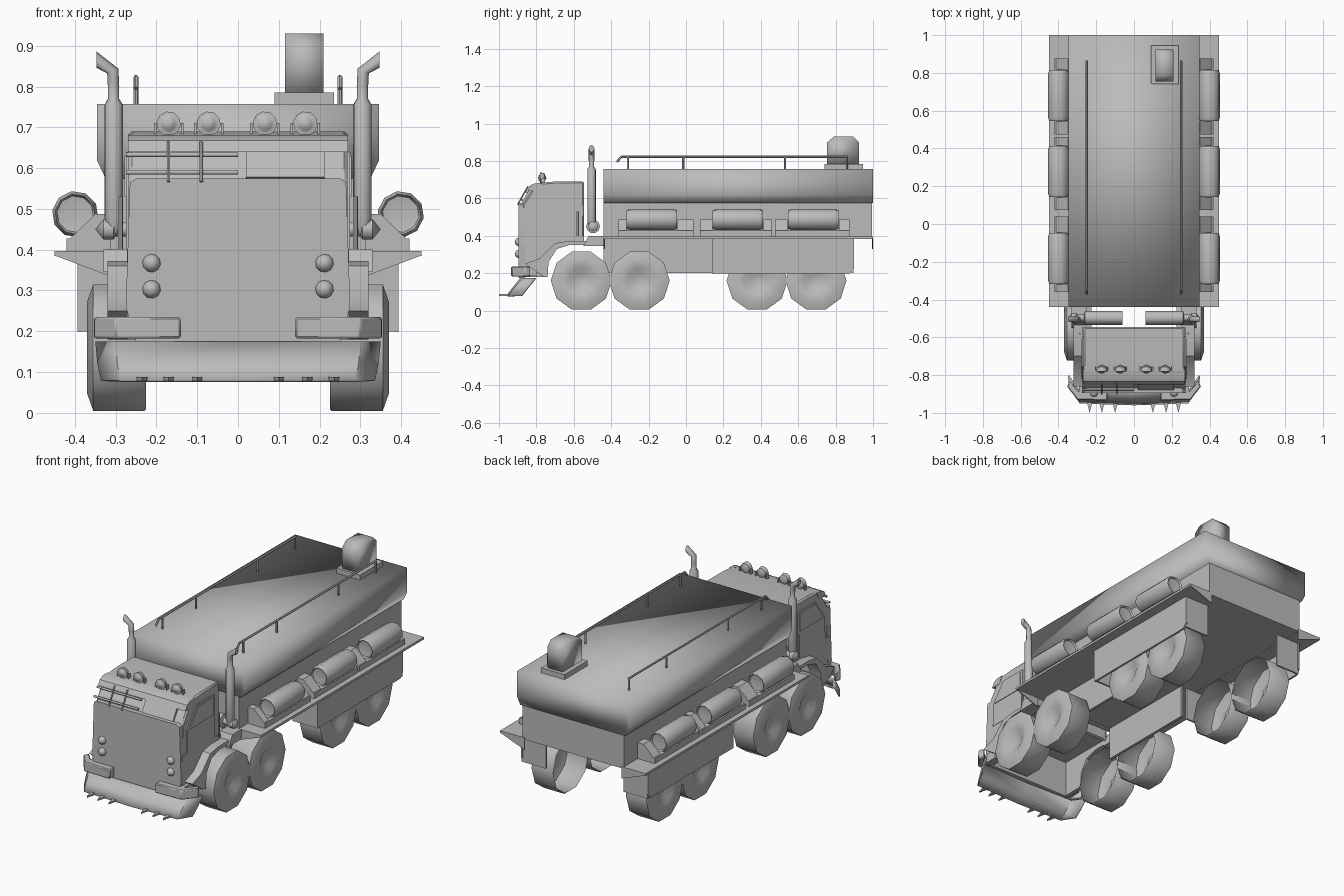
import bpy, bmesh, math
from mathutils import Vector

if "Cube" in bpy.data.objects:
    bpy.data.objects.remove(bpy.data.objects["Cube"])

grey = bpy.data.materials.new("plain_grey")
grey.diffuse_color = (0.5, 0.5, 0.5, 1)
grey.use_nodes = True
grey.node_tree.nodes["Principled BSDF"].inputs["Base Color"].default_value = grey.diffuse_color


def finish(name, bm, angle=30, bevel=0):
    bmesh.ops.recalc_face_normals(bm, faces=bm.faces)
    me = bpy.data.meshes.new(name)
    bm.to_mesh(me)
    bm.free()
    me.materials.append(grey)
    ob = bpy.data.objects.new(name, me)
    bpy.context.collection.objects.link(ob)
    if bevel:
        mod = ob.modifiers.new("bevel", 'BEVEL')
        mod.width, mod.segments = bevel, 1
    bpy.ops.object.select_all(action='DESELECT')
    ob.select_set(True)
    bpy.context.view_layer.objects.active = ob
    bpy.ops.object.shade_smooth_by_angle(angle=math.radians(angle))
    return ob


def prism(name, pts, a, b, axis='x', bevel=0, angle=30):
    """Extrude a profile: (y, z) along x, (x, z) along y, (x, y) along z."""
    put = {'x': lambda p, t: (t, p[0], p[1]),
           'y': lambda p, t: (p[0], t, p[1]),
           'z': lambda p, t: (p[0], p[1], t)}[axis]
    bm = bmesh.new()
    r1 = [bm.verts.new(put(p, a)) for p in pts]
    r2 = [bm.verts.new(put(p, b)) for p in pts]
    n = len(pts)
    bm.faces.new(r1)
    bm.faces.new(r2[::-1])
    for i in range(n):
        bm.faces.new((r1[i], r1[(i + 1) % n], r2[(i + 1) % n], r2[i]))
    return finish(name, bm, angle, bevel)


def box(name, x, y, z, bevel=0):
    return prism(name, [(x[0], y[0]), (x[1], y[0]), (x[1], y[1]), (x[0], y[1])],
                 z[0], z[1], 'z', bevel)


def skin(bm, rings):
    for p, q in zip(rings, rings[1:]):
        for i in range(len(p)):
            j = (i + 1) % len(p)
            bm.faces.new(list(dict.fromkeys((p[i], p[j], q[j], q[i]))))


def lathe(name, base, axis, profile, n=10, angle=50):
    """Turn (distance, radius) points around an axis through base."""
    axis = Vector(axis).normalized()
    u = Vector((0, 0, 1)) if abs(axis.x) > 0.9 else axis.orthogonal().normalized()
    v = axis.cross(u)
    bm = bmesh.new()
    rings = []
    for d, r in profile:
        c = Vector(base) + axis * d
        if r == 0:
            rings.append([bm.verts.new(c)] * n)
        else:
            rings.append([bm.verts.new(c + (u * math.cos(t) + v * math.sin(t)) * r)
                          for t in [math.tau * (i + 0.5) / n for i in range(n)]])
    skin(bm, rings)
    return finish(name, bm, angle)


def rod(name, a, b, r, n=8):
    d = Vector(b) - Vector(a)
    return lathe(name, a, d, [(0, 0), (0, r), (d.length, r), (d.length, 0)], n)


def ball(name, c, r, n=10):
    prof = [(-r * math.cos(math.pi * i / 6), r * math.sin(math.pi * i / 6) if 0 < i < 6 else 0)
            for i in range(7)]
    return lathe(name, c, (0, 1, 0), prof, n, 60)


# Tank: overhanging upper body, narrower lower body
prism("tank_upper", [(-.325, .575), (.325, .575), (.346, .62), (.346, .757), (-.346, .757), (-.346, .62)],
      -.44, 1.0, 'y', angle=100)
box("tank_lower", (-.313, .313), (-.44, .995), (.385, .578))

# Vent on the tank roof
box("vent_base", (.09, .235), (.74, .945), (.755, .785))
prism("vent_stack", [(.755, .78), (.925, .78), (.925, .90), (.895, .93), (.79, .93), (.755, .90)],
      .115, .21, angle=100)

# Cab shell with an open underside
prism("cab", [(-.88, .38), (-.545, .38), (-.545, .69), (-.70, .69), (-.79, .682), (-.81, .665), (-.875, .565)],
      -.268, .268, bevel=.008)
prism("cab_front_panel", [(-.275, .26), (-.265, .565), (-.25, .575), (.25, .575), (.265, .565), (.275, .26),
                          (.25, .175), (-.25, .175)], -.895, -.86, 'y')
prism("visor", [(-.85, .64), (-.79, .64), (-.77, .682), (-.81, .68), (-.835, .668)], -.27, .27)
prism("windscreen_plate", [(-.878, .578), (-.866, .573), (-.828, .638), (-.84, .645)], .02, .212)
for z, y in ((.59, -.878), (.633, -.852)):
    rod("screen_bar", (-.275, y, z), (0, y, z), .006)
for x in (-.17, -.09):
    rod("screen_upright", (x, -.90, .567), (x, -.845, .664), .004, 6)

# Roof lamps
for x in (-.17, -.072, .066, .165):
    lathe("roof_lamp", (x, -.78, .709), (0, 1, 0),
          [(-.012, 0), (-.006, .016), (0, .022), (0, .03), (.022, .026), (.034, 0)], 10)
    for e in (-.033, .033):
        box("roof_lamp_bracket", (x + e - .003, x + e + .003), (-.775, -.755), (.675, .71))

# Plough blade swept back at both ends
bm = bmesh.new()
rows = []
for z, dy, k in ((.08, -.04, .96), (.12, -.01, .985), (.175, .035, 1)):
    rows.append([bm.verts.new((x * k, y + dy, z)) for x, y in
                 ((-.35, -.84), (-.30, -.91), (0, -.92), (.30, -.91), (.35, -.84))])
for p, q in zip(rows, rows[1:]):
    for i in range(4):
        bm.faces.new((p[i], p[i + 1], q[i + 1], q[i]))
blade = finish("plough_blade", bm)
blade.modifiers.new("thickness", 'SOLIDIFY').thickness = .008

for s in (-1, 1):
    # Flat spikes on the blade edge
    for x in (.1, .17, .235):
        prism("plough_spike", [(s * x - .015, -.94), (s * x + .015, -.94), (s * x, -1.0)], .078, .088, 'z')

    # Bumper halves wrapping round the corners
    prism("bumper", [(s * .14, -.935), (s * .30, -.93), (s * .355, -.86), (s * .34, -.83),
                     (s * .29, -.885), (s * .14, -.89)], .182, .235, 'z', .005)
    prism("bumper_arm", [(s * .25, -.89), (s * .29, -.89), (s * .29, -.80), (s * .25, -.80)], .185, .235, 'z')

    # Headlamps
    for z in (.367, .303):
        ball("headlamp", (s * .212, -.893, z), .023)

    # Door panel and window, cab lower side, front mudguard
    prism("door_panel", [(-.84, .40), (-.595, .40), (-.595, .64), (-.755, .64), (-.835, .53)],
          s * .266, s * .274)
    prism("door_window", [(-.82, .53), (-.61, .53), (-.61, .63), (-.75, .63)], s * .273, s * .278)
    prism("cab_lower_side", [(-.88, .18), (-.75, .18), (-.74, .27), (-.69, .34), (-.62, .36), (-.545, .36),
                             (-.545, .40), (-.88, .40)], s * .25, s * .272)
    prism("mudguard", [(-.86, .25), (-.76, .18), (-.74, .18), (-.735, .26), (-.69, .33), (-.62, .352),
                       (-.53, .352), (-.53, .372), (-.63, .372), (-.70, .36), (-.78, .28)], s * .25, s * .32)
    prism("rear_mudguard", [(-.55, .345), (-.44, .345), (-.44, .40), (-.52, .40)], s * .25, s * .33)
    rod("door_handle", (s * .288, -.58, .40), (s * .288, -.58, .53), .006, 6)

    # Exhaust stack with an angled tip, and cross silencer
    lathe("exhaust_stack", (s * .305, -.505, .44), (0, 0, 1),
          [(0, 0), (0, .012), (.04, .023), (.315, .023), (.33, .014), (.37, .014)], 10)
    bm = bmesh.new()
    rings = []
    for x, z, r, t in ((.305, .80, .014, 0), (.307, .838, .015, .4), (.347, .866, .02, math.pi / 2)):
        rings.append([bm.verts.new((s * (x + r * math.cos(a) * math.cos(t)), -.505 + .015 * math.sin(a),
                                    z - r * math.cos(a) * math.sin(t)))
                      for a in [math.tau * i / 8 for i in range(8)]])
    skin(bm, rings)
    bm.faces.new(rings[-1])
    finish("exhaust_tip", bm, 50)
    lathe("silencer", (s * .06, -.497, .45), (s, 0, 0),
          [(0, 0), (0, .037), (.20, .037), (.205, .018), (.24, .018), (.245, .026), (.27, .026), (.29, 0)], 10)

    # Thin side shelf with triangular end brackets, and inner skirt
    box("side_shelf", sorted((s * .30, s * .45)), (-.44, 1.0), (.384, .397))
    for y in (-.44, .994):
        prism("shelf_bracket", [(s * .30, .39), (s * .45, .386), (s * .30, .33)], y, y + .006, 'y')
    box("inner_skirt", sorted((s * .20, s * .215)), (-.44, .15), (.20, .39))

    # Barrels in cradles
    for y0, y1, c in ((-.36, .04, -.182), (.075, .46, .278), (.475, .875, .68)):
        box("cradle_rail", sorted((s * .30, s * .42)), (y0, y1), (.395, .427))
        for a, b in ((y0, c - .137), (c + .137, y1)):
            prism("cradle_end", [(s * .30, .42), (s * .42, .42), (s * .35, .487), (s * .30, .487)], a, b, 'y')
        lathe("barrel", (s * .399, c - .135, .487), (0, 1, 0),
              [(.02, 0), (.012, .045), (0, .05), (.02, .057), (.25, .057), (.27, .05), (.258, .045), (.25, 0)], 10)

    # Rear wheel housing: outer plate, two ends
    prism("wheel_housing", [(.14, .198), (.875, .198), (.898, .225), (.898, .385), (.14, .385)],
          s * .382, s * .393)
    for y in (.14, .885):
        prism("housing_end", [(s * .24, .385), (s * .39, .385), (s * .39, .2), (s * .24, .2)], y, y + .01, 'y')

    # Handrail along the roof
    path = [(-.37, .795), (-.345, .823), (.865, .823)]
    for (ya, za), (yb, zb) in zip(path, path[1:]):
        rod("handrail", (s * .25, ya, za), (s * .25, yb, zb), .006, 6)
    for y in (-.31, -.015, .53, .86):
        rod("handrail_post", (s * .25, y, .755), (s * .25, y, .823), .006, 6)

    # Wheels, open on the inner side, dished outside
    for y in (-.56, -.25, .38, .695):
        lathe("wheel", (s * .225, y, .16), (s, 0, 0),
              [(.0, .158), (.005, .163), (.13, .163), (.145, .118), (.135, .07), (.115, .035), (.115, 0)], 10, 60)
